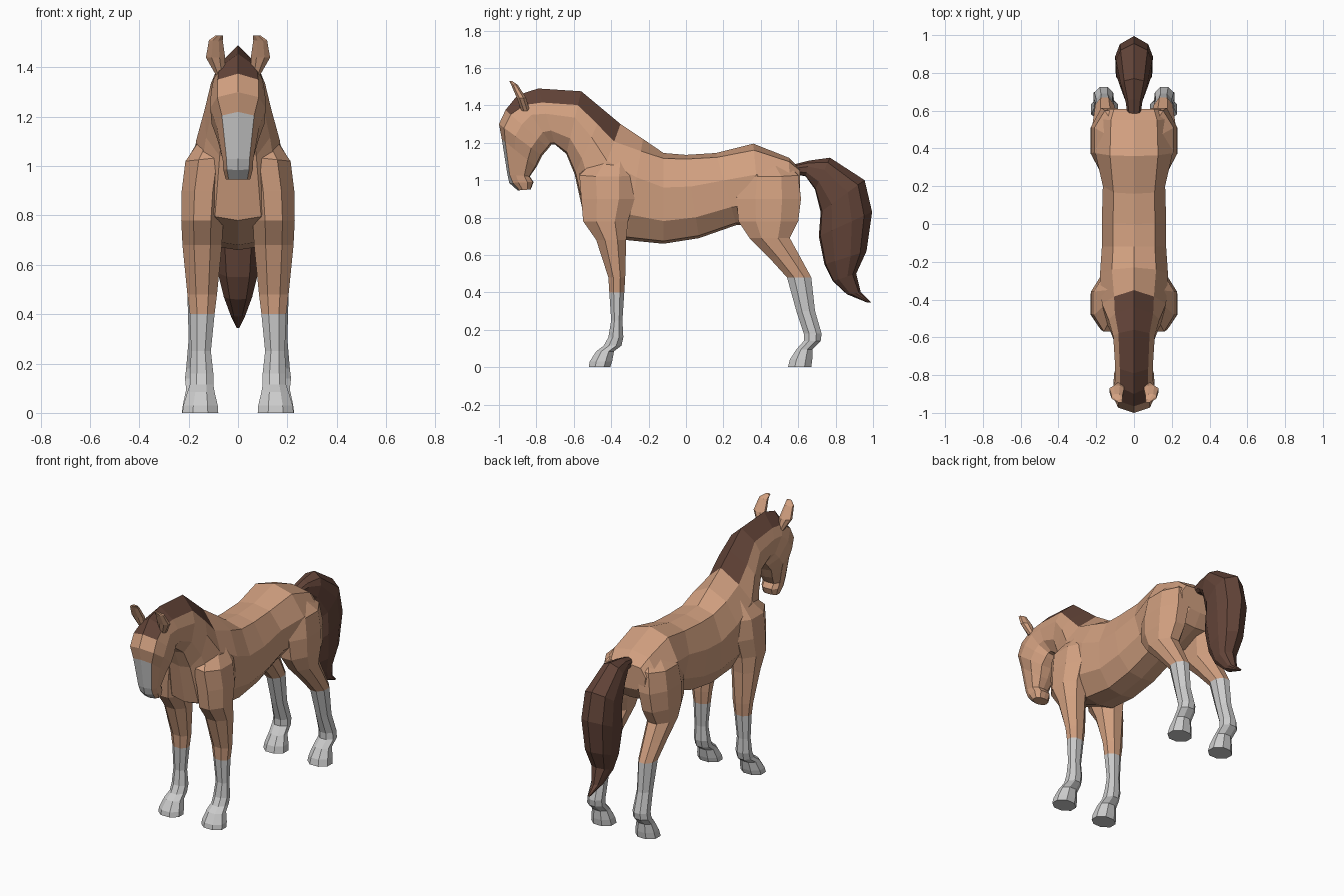
import bpy, bmesh, math


def material(name, rgb):
    m = bpy.data.materials.new(name)
    m.diffuse_color = (*rgb, 1)
    return m


COAT = material("coat", (0.64, 0.35, 0.215))
HAIR = material("hair", (0.125, 0.058, 0.04))
GREY = material("grey", (0.6, 0.6, 0.6))
PALETTE = [COAT, HAIR, GREY]


def loft(name, rings, paint, cap_start=True, cap_end=True):
    """Skin a list of equal-length vertex rings; paint(i, j) picks a colour."""
    bm = bmesh.new()
    vs = [[bm.verts.new(p) for p in r] for r in rings]
    n = len(rings[0])
    for i in range(len(rings) - 1):
        for j in range(n):
            k = (j + 1) % n
            f = bm.faces.new((vs[i][j], vs[i][k], vs[i + 1][k], vs[i + 1][j]))
            f.material_index = paint(i, j)
    if cap_start:
        bm.faces.new(vs[0]).material_index = paint(0, 2)
    if cap_end:
        bm.faces.new(vs[-1]).material_index = paint(len(rings) - 2, 2)
    bmesh.ops.recalc_face_normals(bm, faces=bm.faces)
    me = bpy.data.meshes.new(name)
    bm.to_mesh(me)
    bm.free()
    for m in PALETTE:
        me.materials.append(m)
    ob = bpy.data.objects.new(name, me)
    bpy.context.collection.objects.link(ob)
    return ob


def spine_ring(y0, z0, y1, z1, w, s, x2=0.75):
    """Ten-sided section from a top point to a bottom point; s, x2 = shoulder drop and width."""
    half = [(0, 0), (x2, s), (1, max(0.38, s + 0.2)), (0.96, 0.75), (0.55, 0.97), (0, 1)]
    prof = half + [(-x, t) for x, t in half[4:0:-1]]
    return [(x * w, y0 + (y1 - y0) * t, z0 + (z1 - z0) * t) for x, t in prof]


def limb_ring(y0, y1, z, x0, x1, tilt=0):
    """Eight-sided section filling the given extents; tilt lowers the outer side."""
    c = math.cos(math.pi / 8)
    pts = []
    for k in range(8):
        a = math.pi / 8 + k * math.pi / 4
        u, v = math.cos(a) / c, math.sin(a) / c
        pts.append(((x0 + x1) / 2 + (x1 - x0) / 2 * u, (y0 + y1) / 2 + (y1 - y0) / 2 * v,
                    z - tilt * u))
    return pts


# Torso, neck and head: one run of sections (top y,z, bottom y,z, width, shoulder)
spine = [spine_ring(*r) for r in (
    (0.61, 1.06, 0.61, 0.90, 0.14, 0.06),
    (0.55, 1.12, 0.56, 0.82, 0.185, 0.07, 0.66),
    (0.36, 1.195, 0.40, 0.76, 0.205, 0.08, 0.62),
    (0.16, 1.145, 0.27, 0.76, 0.165, 0.06, 0.66),
    (0.00, 1.135, 0.07, 0.69, 0.17, 0.05, 0.65),
    (-0.12, 1.145, -0.12, 0.66, 0.17, 0.06, 0.65),
    (-0.23, 1.22, -0.32, 0.68, 0.18, 0.12, 0.65),
    (-0.35, 1.30, -0.54, 0.78, 0.17, 0.18, 0.62),
    (-0.44, 1.375, -0.595, 1.03, 0.135, 0.22),
    (-0.56, 1.475, -0.64, 1.14, 0.11, 0.22),
    (-0.79, 1.49, -0.70, 1.19, 0.10, 0.25),
    (-0.90, 1.455, -0.72, 1.19, 0.10, 0.2),
    (-0.965, 1.375, -0.735, 1.17, 0.11, 0.12),
    (-1.00, 1.30, -0.77, 1.13, 0.112, 0.12),
    (-0.985, 1.22, -0.80, 1.07, 0.087, 0.1),
    (-0.955, 1.03, -0.835, 1.02, 0.062, 0.1),
    (-0.945, 0.985, -0.815, 0.99, 0.06, 0.15),
    (-0.90, 0.945, -0.83, 0.95, 0.05, 0.15))]
TOP = (0, 9)
loft("torso", spine[:8], lambda i, j: 0, cap_end=False)
loft("neck_with_mane", spine[7:12], lambda i, j: int(j in TOP), False, False)
loft("head", spine[11:], lambda i, j: (1 if i == 0 else 2 if i > 2 else 0) if j in TOP else 0,
     cap_start=False)

# Tail
tail = [spine_ring(*r, 0.15) for r in (
    (0.58, 1.085, 0.59, 1.03, 0.035),
    (0.66, 1.105, 0.64, 1.02, 0.045),
    (0.77, 1.12, 0.69, 0.95, 0.07),
    (0.955, 1.00, 0.72, 0.83, 0.095),
    (0.995, 0.83, 0.71, 0.70, 0.10),
    (0.965, 0.62, 0.74, 0.55, 0.085),
    (0.91, 0.50, 0.785, 0.46, 0.06),
    (0.935, 0.40, 0.86, 0.39, 0.03),
    (0.99, 0.345, 0.97, 0.345, 0.006))]
loft("tail", tail, lambda i, j: 1)

# Limb sections: y range, height, x range
front_leg = (
    (-0.44, -0.31, 1.16, 0.02, 0.125, 0.01),
    (-0.57, -0.27, 1.03, 0.03, 0.213, 0.01),
    (-0.56, -0.275, 0.90, 0.05, 0.228),
    (-0.55, -0.31, 0.78, 0.06, 0.23),
    (-0.48, -0.32, 0.68, 0.065, 0.225),
    (-0.415, -0.325, 0.48, 0.085, 0.205),
    (-0.41, -0.33, 0.40, 0.095, 0.195),
    (-0.40, -0.34, 0.25, 0.11, 0.19),
    (-0.415, -0.335, 0.16, 0.10, 0.195),
    (-0.44, -0.345, 0.115, 0.10, 0.195),
    (-0.48, -0.385, 0.085, 0.095, 0.205),
    (-0.515, -0.395, 0.03, 0.082, 0.222),
    (-0.52, -0.405, 0.0, 0.08, 0.225))
hind_leg = (
    (0.34, 0.52, 1.11, 0.02, 0.135, 0.015),
    (0.29, 0.60, 1.03, 0.02, 0.21, 0.01),
    (0.27, 0.615, 0.90, 0.04, 0.228),
    (0.28, 0.60, 0.78, 0.06, 0.23),
    (0.34, 0.555, 0.69, 0.075, 0.225),
    (0.44, 0.61, 0.59, 0.09, 0.215),
    (0.54, 0.67, 0.48, 0.105, 0.205),
    (0.59, 0.69, 0.30, 0.115, 0.20),
    (0.63, 0.725, 0.18, 0.11, 0.21),
    (0.63, 0.72, 0.14, 0.11, 0.215),
    (0.59, 0.675, 0.095, 0.105, 0.21),
    (0.555, 0.675, 0.04, 0.09, 0.222),
    (0.545, 0.67, 0.0, 0.085, 0.228))
ear = (
    (-0.88, -0.835, 1.37, 0.055, 0.09),
    (-0.905, -0.855, 1.44, 0.052, 0.13),
    (-0.935, -0.90, 1.51, 0.062, 0.118),
    (-0.945, -0.93, 1.53, 0.06, 0.09))

# Mirrored pairs; the lower legs are grey socks and hooves
for side, sx in (("left", 1), ("right", -1)):
    for name, secs, sock in (("front_leg", front_leg, 6), ("hind_leg", hind_leg, 6), ("ear", ear, 99)):
        rings = [[(sx * x, y, z) for x, y, z in limb_ring(*s)] for s in secs]
        loft(f"{name}_{side}", rings, lambda i, j: 2 if i >= sock else 0)
